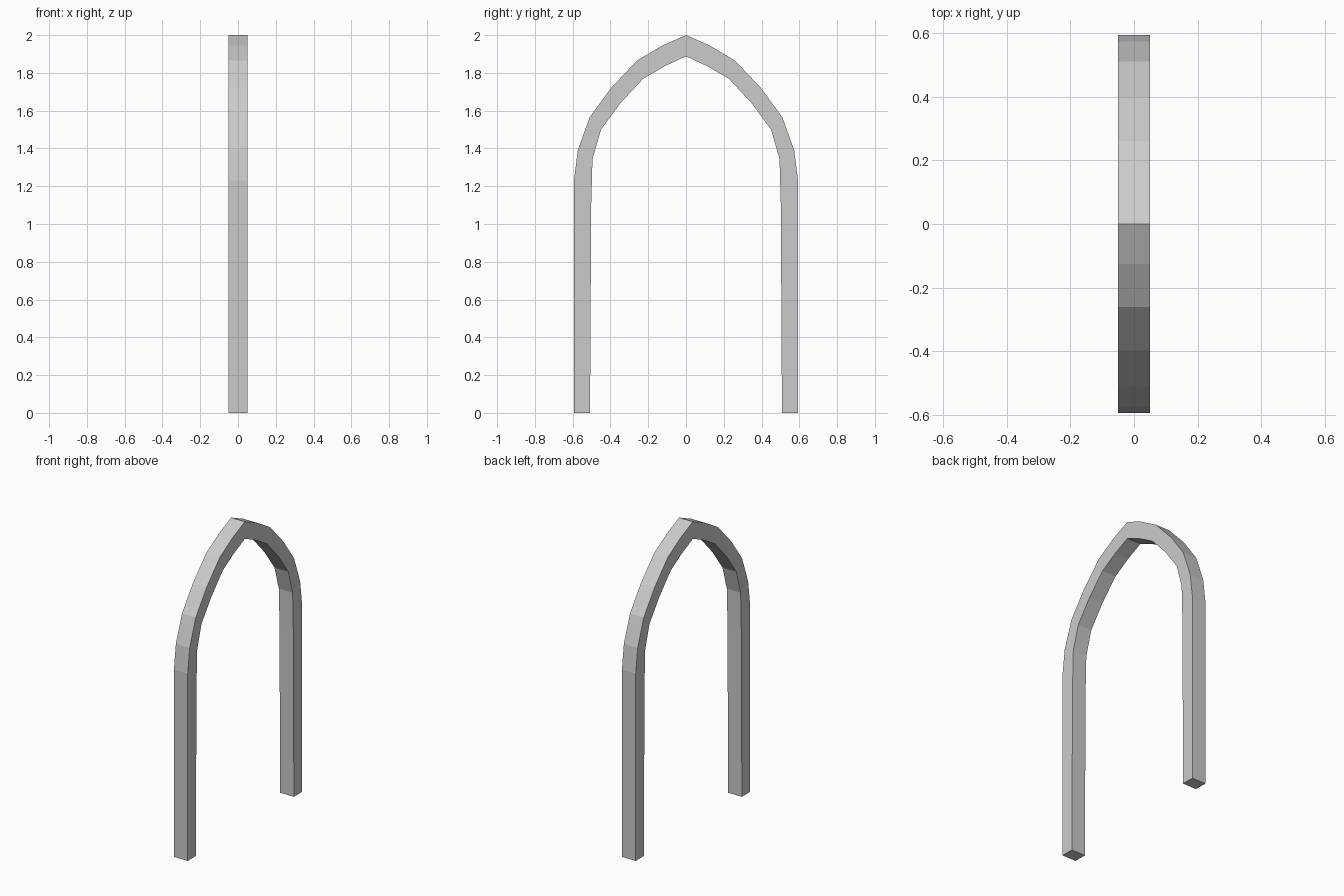
import bpy
import bmesh

cube = bpy.data.objects.get("Cube")
if cube:
    bpy.data.objects.remove(cube, do_unlink=True)

HALF_WIDTH = 0.05

# Half profiles (y, z) from the foot up to the pointed crown
OUTER = [(0.593, 0), (0.593, 1.23), (0.573, 1.39), (0.51, 1.565),
         (0.397, 1.72), (0.26, 1.865), (0.125, 1.945), (0, 2)]
INNER = [(0.508, 0), (0.502, 1.1), (0.495, 1.345), (0.45, 1.5),
         (0.347, 1.64), (0.228, 1.768), (0.11, 1.837), (0, 1.888)]


def mirrored(half):
    """Complete a half profile across y = 0."""
    return half + [(-y, z) for y, z in reversed(half[:-1])]


def stone_material():
    mat = bpy.data.materials.new("grey")
    colour = (0.6, 0.6, 0.6, 1)
    mat.use_nodes = True
    mat.diffuse_color = colour
    mat.node_tree.nodes["Principled BSDF"].inputs["Base Color"].default_value = colour
    return mat


# Sweep a four-cornered section along the arch
bm = bmesh.new()
sections = []
for (oy, oz), (iy, iz) in zip(mirrored(OUTER), mirrored(INNER)):
    corners = [(-HALF_WIDTH, oy, oz), (HALF_WIDTH, oy, oz),
               (HALF_WIDTH, iy, iz), (-HALF_WIDTH, iy, iz)]
    sections.append([bm.verts.new(c) for c in corners])

for a, b in zip(sections, sections[1:]):
    for i in range(4):
        j = (i + 1) % 4
        bm.faces.new((a[i], a[j], b[j], b[i]))

# Feet
bm.faces.new(sections[0])
bm.faces.new(sections[-1])
bmesh.ops.recalc_face_normals(bm, faces=bm.faces)

mesh = bpy.data.meshes.new("pointed_arch")
bm.to_mesh(mesh)
bm.free()
mesh.materials.append(stone_material())
arch = bpy.data.objects.new("pointed_arch", mesh)
bpy.context.collection.objects.link(arch)
